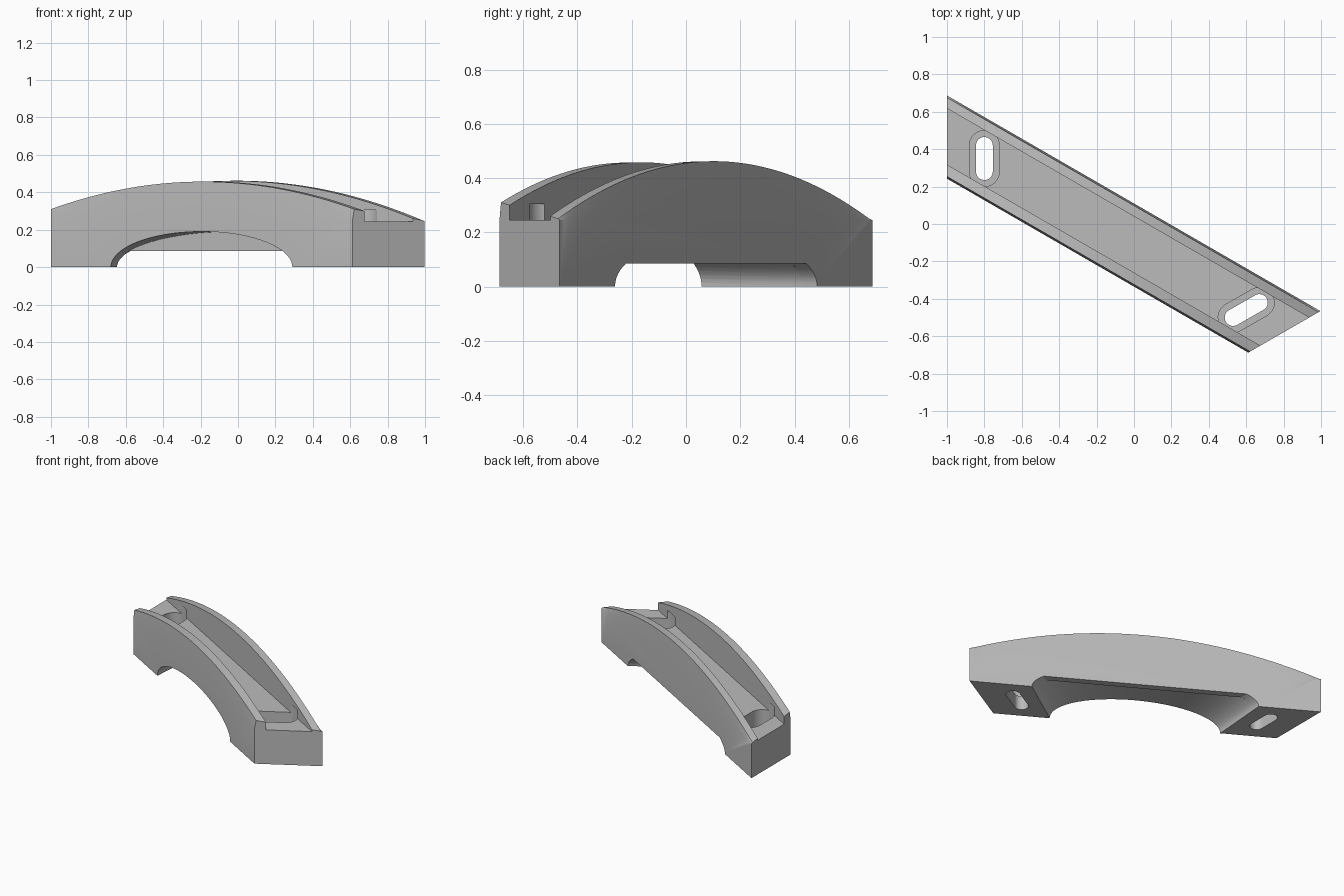
import bpy, bmesh, math
from mathutils import Matrix, Vector

cube = bpy.data.objects.get("Cube")
if cube:
    bpy.data.objects.remove(cube, do_unlink=True)

MID = -0.057                      # centre along the bar
FRONT, BACK = -0.29, 0.095        # side faces across the bar
FLOOR = 0.245
TURN = Matrix.Rotation(math.radians(-30), 4, 'Z')

grey = bpy.data.materials.new("plain_grey")
grey.use_nodes = True
colour = (0.5, 0.5, 0.5, 1)
grey.diffuse_color = colour
grey.node_tree.nodes["Principled BSDF"].inputs["Base Color"].default_value = colour


def loft(name, rings, turn=True):
    """Closed solid through equal-length rings of points, flat areas merged."""
    bm = bmesh.new()
    loops = [[bm.verts.new(p) for p in ring] for ring in rings]
    n = len(loops[0])
    for a, b in zip(loops, loops[1:]):
        for i in range(n):
            j = (i + 1) % n
            bm.faces.new((a[i], a[j], b[j], b[i]))
    bm.faces.new(loops[0])
    bm.faces.new(loops[-1])
    bmesh.ops.recalc_face_normals(bm, faces=bm.faces)
    bmesh.ops.dissolve_limit(bm, angle_limit=0.001, verts=bm.verts, edges=bm.edges)
    if turn:
        bm.transform(TURN)
    mesh = bpy.data.meshes.new(name)
    bm.to_mesh(mesh)
    bm.free()
    mesh.materials.append(grey)
    obj = bpy.data.objects.new(name, mesh)
    bpy.context.collection.objects.link(obj)
    return obj


def cut(target, tool):
    mod = target.modifiers.new("cut", 'BOOLEAN')
    mod.object, mod.operation, mod.solver = tool, 'DIFFERENCE', 'EXACT'
    bpy.context.view_layer.objects.active = target
    bpy.ops.object.modifier_apply(modifier=mod.name)
    bpy.data.objects.remove(tool, do_unlink=True)


def stadium(name, a, b, radius, low, high):
    """Upright long-hole shape between centres a and b."""
    a, b = Vector(a), Vector(b)
    heading = math.atan2(b.y - a.y, b.x - a.x)
    outline = []
    for centre, start in ((b, heading - math.pi / 2), (a, heading + math.pi / 2)):
        for k in range(17):
            t = start + math.pi * k / 16
            outline.append((centre.x + radius * math.cos(t), centre.y + radius * math.sin(t)))
    return loft(name, [[(x, y, z) for x, y in outline] for z in (low, high)], turn=False)


def across(v):
    return (v - FRONT) / (BACK - FRONT)


def section(s):
    """Channel cross-section at s = -1..1 along the bar."""
    def top(v):
        f = across(v)
        return 0.457 + 0.005 * f - (0.147 + 0.065 * f) * s * s
    lean = 0.01
    inner_f, inner_b = -0.225, 0.035
    pts = [(FRONT, 0), (FRONT, FLOOR), (FRONT + lean, top(FRONT)), (inner_f, top(inner_f)),
           (inner_f, FLOOR), (inner_b, FLOOR), (inner_b, top(inner_b)),
           (BACK - lean, top(BACK)), (BACK, FLOOR), (BACK, 0)]
    return [(MID + s * (0.93 + 0.223 * across(v)), v, z) for v, z in pts]


# Bar with mitred ends, bowed rims and a flat channel
bar = loft("mounting_bar", [section(-1 + k / 32) for k in range(65)])


def arch_ring(f, ceiling):
    """Half ellipse at depth f, flattened at the ceiling height."""
    half = 0.56 + 0.185 * f
    v = FRONT + (BACK - FRONT) * f
    ring = [(MID - half, v, -0.1), (MID + half, v, -0.1)]
    for k in range(41):
        t = math.pi * k / 40
        ring.append((MID + half * math.cos(t), v, min(ceiling, 0.19 * math.sin(t))))
    return ring


# Widening arch underneath, partly closed by a wall at the back
WALL = 0.87
rings = [arch_ring(f, 1) for f in (-0.1, WALL)]
rings += [arch_ring(f, 0.085) for f in (WALL + 0.002, 1.1)]
cut(bar, loft("arch_cutter", rings))

# Long screw holes with deep counterbores that nick the rims
for a, b in (((-0.8, 0.28), (-0.8, 0.42)), ((0.53, -0.5), (0.67, -0.42))):
    cut(bar, stadium("counterbore_cutter", a, b, 0.08, 0.1, 0.305))
    cut(bar, stadium("slot_cutter", a, b, 0.045, -0.1, 0.6))

bpy.ops.object.select_all(action='DESELECT')
bar.select_set(True)
bpy.context.view_layer.objects.active = bar
bpy.ops.object.shade_smooth_by_angle(angle=math.radians(25))
